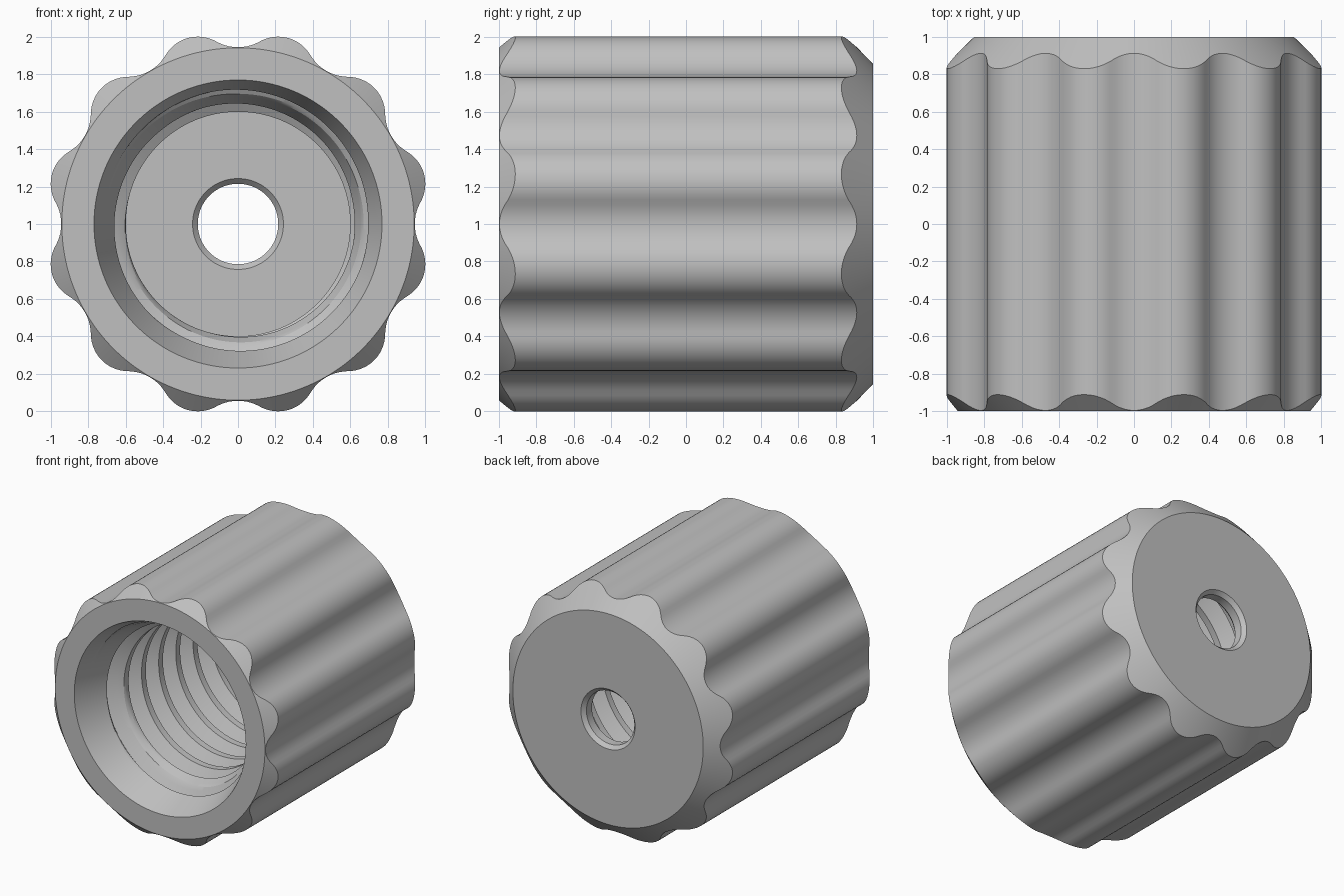
import bpy
import bmesh
from math import sin, cos, pi, sqrt, radians, floor

cube = bpy.data.objects.get("Cube")
if cube:
    bpy.data.objects.remove(cube, do_unlink=True)

COLUMNS = 240        # twenty columns per grip lobe
LOBES = 12
PITCH = 0.22         # thread pitch
STEPS = 16           # rows per thread turn
MINOR, MAJOR = 0.60, 0.72
FLOOR_Y = 0.87       # inner face of the end wall
START_Y = -0.60      # where the first thread crest meets the lead-in


def grip_radius(angle):
    """Round lobes joined by tangent hollow arcs."""
    half = pi / LOBES
    t = abs(angle % (2 * half) - half)
    if t < radians(8.22):
        return 0.83 * cos(t) + sqrt(0.2 ** 2 - (0.83 * sin(t)) ** 2)
    u = half - t
    return 1.18 * cos(u) - sqrt(0.235 ** 2 - (1.18 * sin(u)) ** 2)


def thread_radius(angle, y):
    """Trapezoidal right-handed internal thread, opened by a lead-in cone."""
    phase = (y - START_Y) / PITCH + (angle - pi) / (2 * pi)
    phase -= floor(phase + 1e-7)
    if phase < 0.25:
        f = 0
    elif phase < 0.5625:
        f = (phase - 0.25) / 0.3125
    elif phase < 0.6875:
        f = 1
    else:
        f = (1 - phase) / 0.3125
    cone = 0.77 - 0.415 * (y + 1)
    return max(MINOR + (MAJOR - MINOR) * f, cone)


def section(angle):
    """Closed (radius, y) outline of the wall at one angle."""
    grip = grip_radius(angle)
    outline = []
    # threaded bore, rows follow the helix
    for k in range(-40, 118):
        y = START_Y + PITCH * (k / STEPS - (angle - pi) / (2 * pi))
        y = min(max(y, -1), FLOOR_Y)
        outline.append((thread_radius(angle, y), y))
    # end wall with a chamfered through hole
    outline += [(0.243, FLOOR_Y), (0.215, FLOOR_Y + 0.03), (0.215, 0.97), (0.243, 1)]
    # back face, chamfers and grip, front face
    outline += [(0.855, 1), (grip, 1 - 0.97 * (grip - 0.855)),
                (grip, -1 + (grip - 0.942)), (0.942, -1)]
    return outline


# sweep the outline around the axis
bm = bmesh.new()
rings = []
for i in range(COLUMNS + 1):
    a = 2 * pi * i / COLUMNS
    rings.append([bm.verts.new((r * cos(a), y, 1 + r * sin(a))) for r, y in section(a)])
count = len(rings[0])
for left, right in zip(rings, rings[1:]):
    for j in range(count):
        k = (j + 1) % count
        bm.faces.new((left[j], left[k], right[k], right[j]))
bmesh.ops.remove_doubles(bm, verts=bm.verts, dist=1e-5)
bmesh.ops.dissolve_degenerate(bm, edges=bm.edges, dist=1e-5)
bmesh.ops.recalc_face_normals(bm, faces=bm.faces)

mesh = bpy.data.meshes.new("threaded_grip_cap")
bm.to_mesh(mesh)
bm.free()
cap = bpy.data.objects.new("threaded_grip_cap", mesh)
bpy.context.collection.objects.link(cap)

# single grey finish
grey = bpy.data.materials.new("plain_grey")
grey.use_nodes = True
colour = (0.53, 0.53, 0.53, 1)
grey.diffuse_color = colour
grey.node_tree.nodes["Principled BSDF"].inputs["Base Color"].default_value = colour
mesh.materials.append(grey)

bpy.ops.object.select_all(action='DESELECT')
cap.select_set(True)
bpy.context.view_layer.objects.active = cap
bpy.ops.object.shade_smooth_by_angle(angle=radians(20))
